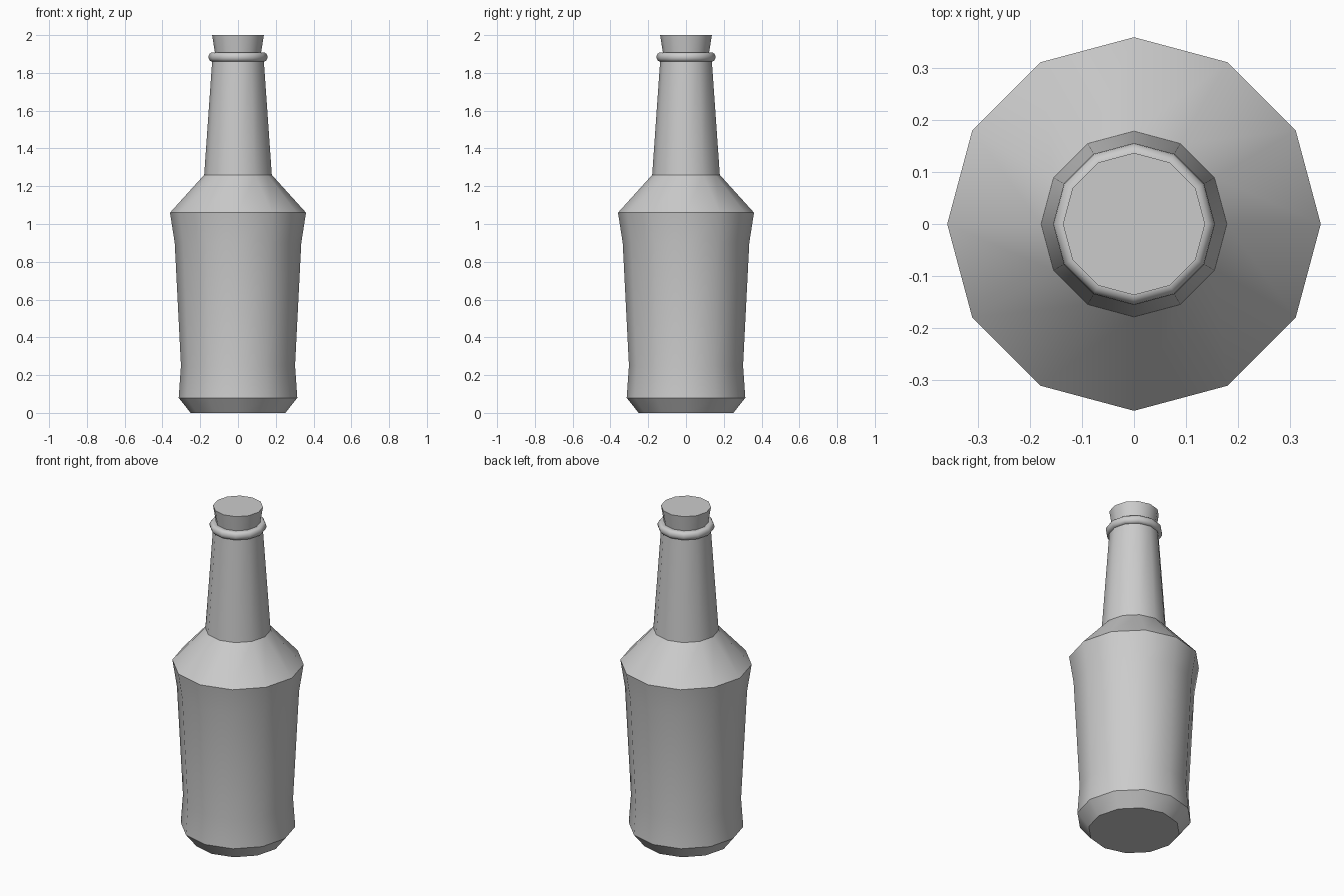
import bpy, bmesh
from math import cos, sin, pi, radians

if "Cube" in bpy.data.objects:
    bpy.data.objects.remove(bpy.data.objects["Cube"])

SIDES = 12


def lathe(name, profile):
    """Spin an (r, z) profile, bottom to top, into a capped solid."""
    bm = bmesh.new()
    rings = []
    for r, z in profile:
        rings.append([bm.verts.new((r * cos(2 * pi * i / SIDES), r * sin(2 * pi * i / SIDES), z))
                      for i in range(SIDES)])
    for a, b in zip(rings, rings[1:]):
        for i in range(SIDES):
            j = (i + 1) % SIDES
            bm.faces.new((a[i], a[j], b[j], b[i]))
    bm.faces.new(rings[0][::-1])
    bm.faces.new(rings[-1])
    bmesh.ops.recalc_face_normals(bm, faces=bm.faces)
    mesh = bpy.data.meshes.new(name)
    bm.to_mesh(mesh)
    bm.free()
    obj = bpy.data.objects.new(name, mesh)
    bpy.context.collection.objects.link(obj)
    bpy.ops.object.select_all(action='DESELECT')
    obj.select_set(True)
    bpy.context.view_layer.objects.active = obj
    bpy.ops.object.shade_smooth_by_angle(angle=radians(33))
    return obj


# Rounded lip bead around the mouth
lip = [(0.137 + 0.019 * cos(t), 1.884 + 0.024 * sin(t))
       for t in [-pi / 2 + pi * k / 8 for k in range(9)]]

# Bottle: chamfered base, flared body, shoulder, neck, lip
lathe("bottle", [(0.251, 0), (0.314, 0.08), (0.302, 0.25), (0.335, 0.9),
                 (0.36, 1.06), (0.179, 1.26)] + lip + [(0.122, 1.908)])

# Tapered stopper
lathe("cork", [(0.121, 1.90), (0.137, 2.0)])
